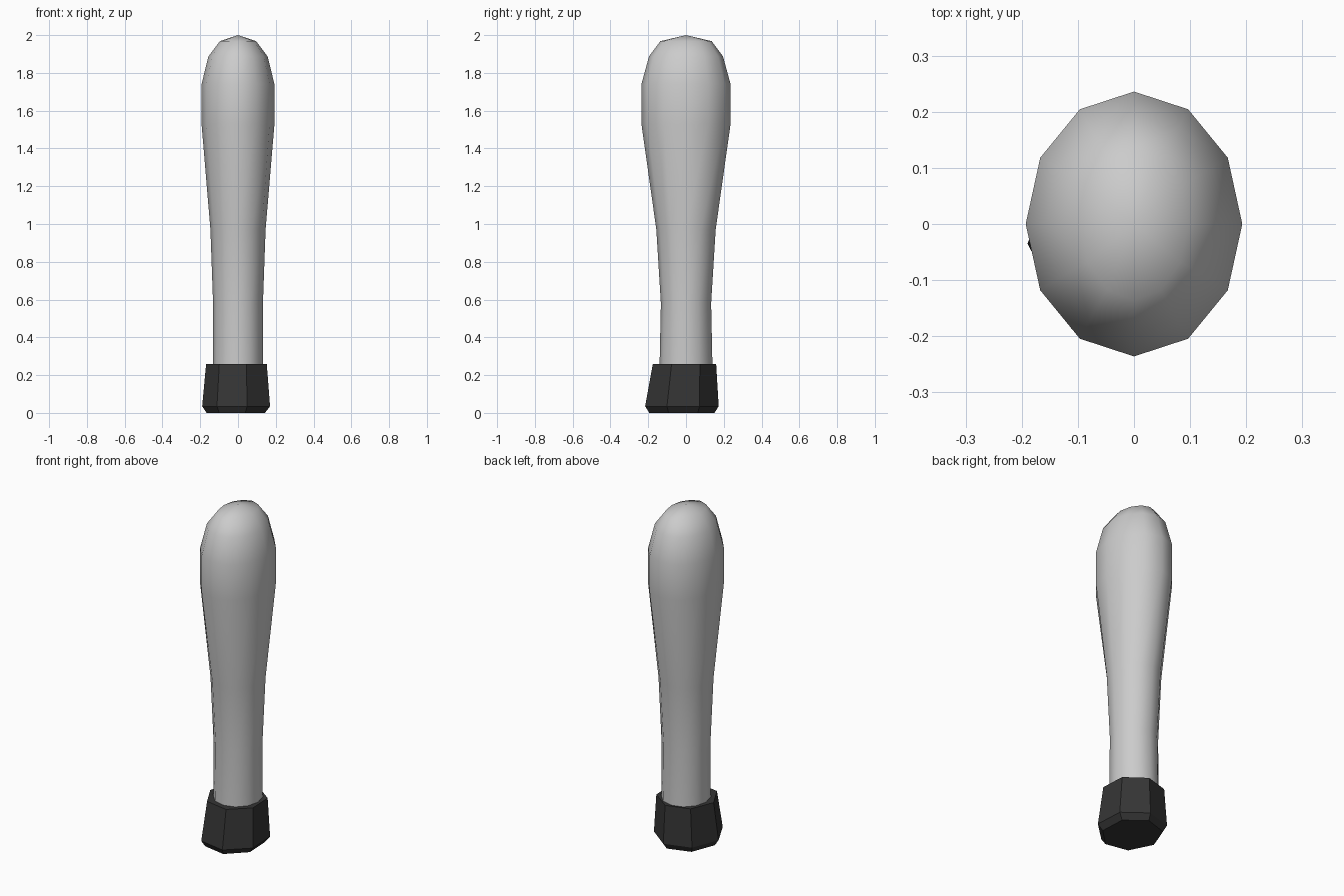
import bpy
import bmesh
from math import cos, sin, pi, radians

cube = bpy.data.objects.get("Cube")
if cube:
    bpy.data.objects.remove(cube, do_unlink=True)


def material(name, color):
    mat = bpy.data.materials.new(name)
    mat.use_nodes = True
    mat.diffuse_color = color
    bsdf = next(n for n in mat.node_tree.nodes if n.type == "BSDF_PRINCIPLED")
    bsdf.inputs["Base Color"].default_value = color
    return mat


def loft(name, sides, start, rings, mat, smooth, tip=None):
    """Stack elliptical rings (z, radius x, radius y, centre x, centre y)."""
    bm = bmesh.new()
    loops = []
    for z, rx, ry, cx, cy in rings:
        angles = [start + 2 * pi * i / sides for i in range(sides)]
        loops.append([bm.verts.new((cx + rx * cos(a), cy + ry * sin(a), z))
                      for a in angles])
    for low, high in zip(loops, loops[1:]):
        for i in range(sides):
            j = (i + 1) % sides
            bm.faces.new((low[i], low[j], high[j], high[i]))
    bm.faces.new(loops[0][::-1])
    if tip is None:
        bm.faces.new(loops[-1])
    else:
        apex = bm.verts.new((0, 0, tip))
        for i in range(sides):
            bm.faces.new((loops[-1][i], loops[-1][(i + 1) % sides], apex))
    bmesh.ops.recalc_face_normals(bm, faces=bm.faces)
    for face in bm.faces:
        face.smooth = smooth and len(face.verts) < 5
    mesh = bpy.data.meshes.new(name)
    bm.to_mesh(mesh)
    bm.free()
    mesh.materials.append(mat)
    obj = bpy.data.objects.new(name, mesh)
    bpy.context.collection.objects.link(obj)
    return obj


gray = material("light gray", (0.6, 0.6, 0.6, 1))
black = material("soft black", (0.035, 0.035, 0.035, 1))

# Rounded shaft, swelling towards the top
shaft_rings = [
    (0.2, 0.132, 0.141), (0.58, 0.132, 0.133), (0.97, 0.146, 0.157),
    (1.53, 0.193, 0.236), (1.74, 0.193, 0.236), (1.887, 0.157, 0.196),
    (1.968, 0.096, 0.136),
]
loft("shaft", 12, 0, [r + (0, 0) for r in shaft_rings], gray, True, tip=2.0)

# Seven-sided flared base with a chamfered foot
base_rings = [
    (0, 0.161, 0.177, -0.006, -0.024),
    (0.035, 0.187, 0.2, -0.003, -0.024),
    (0.26, 0.167, 0.172, -0.002, -0.01),
]
loft("base_cap", 7, radians(-22.6), base_rings, black, False)
